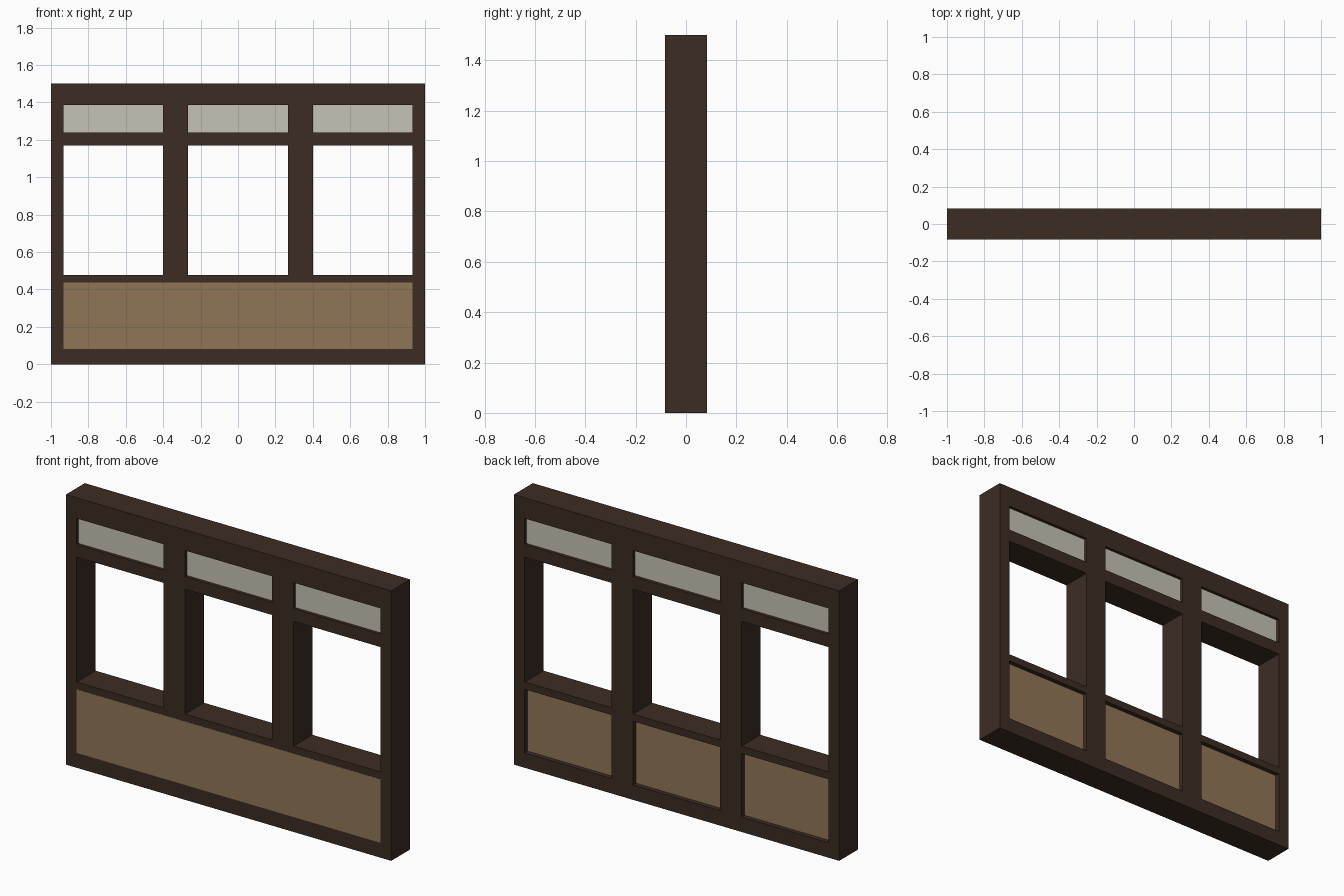
import bpy
import bmesh

if "Cube" in bpy.data.objects:
    bpy.data.objects.remove(bpy.data.objects["Cube"])


def srgb(r, g, b):
    def lin(c):
        c /= 255
        return c / 12.92 if c <= 0.04045 else ((c + 0.055) / 1.055) ** 2.4
    return (lin(r), lin(g), lin(b), 1.0)


def material(name, rgb):
    m = bpy.data.materials.new(name)
    m.diffuse_color = srgb(*rgb)
    m.use_nodes = True
    m.node_tree.nodes["Principled BSDF"].inputs["Base Color"].default_value = m.diffuse_color
    return m


dark_wood = material("dark wood", (60, 44, 35))
tan_wood = material("tan board", (144, 118, 87))
pale_glass = material("pale glass", (198, 194, 182))


def box(name, mat, x, y, z):
    """Box from (min, max) pairs on each axis."""
    bm = bmesh.new()
    bmesh.ops.create_cube(bm, size=1)
    for v in bm.verts:
        v.co = [a[0] if c < 0 else a[1] for c, a in zip(v.co, (x, y, z))]
    me = bpy.data.meshes.new(name)
    bm.to_mesh(me)
    bm.free()
    me.materials.append(mat)
    ob = bpy.data.objects.new(name, me)
    bpy.context.collection.objects.link(ob)
    return ob


D = 0.083                       # half depth
DEPTH = (-D, D)
BASE, BOARD_TOP, SILL_TOP = 0.083, 0.436, 0.476
TRANSOM, GLASS_BOTTOM, GLASS_TOP, TOP = 1.17, 1.24, 1.385, 1.5
bays = [(c - 0.267, c + 0.267) for c in (-2 / 3, 0, 2 / 3)]

# Full-width bottom and top rails
box("bottom_rail", dark_wood, (-1, 1), DEPTH, (0, BASE))
box("top_rail", dark_wood, (-1, 1), DEPTH, (GLASS_TOP, TOP))

# Posts fill the gaps between the bays
edges = [-1] + [e for bay in bays for e in bay] + [1]
for a, b in zip(edges[::2], edges[1::2]):
    box("post", dark_wood, (a, b), DEPTH, (BASE, GLASS_TOP))

# Sill, transom bar and upper glass in every bay
for bay in bays:
    box("sill", dark_wood, bay, DEPTH, (BOARD_TOP, SILL_TOP))
    box("transom_bar", dark_wood, bay, DEPTH, (TRANSOM, GLASS_BOTTOM))
    box("upper_glass", pale_glass, bay, (-0.066, 0.066), (GLASS_BOTTOM, GLASS_TOP))

# One lower board, flush across the front and recessed between posts at the back
box("lower_board", tan_wood, (bays[0][0], bays[-1][1]), (-D - 0.0008, 0.058),
    (BASE, BOARD_TOP))
